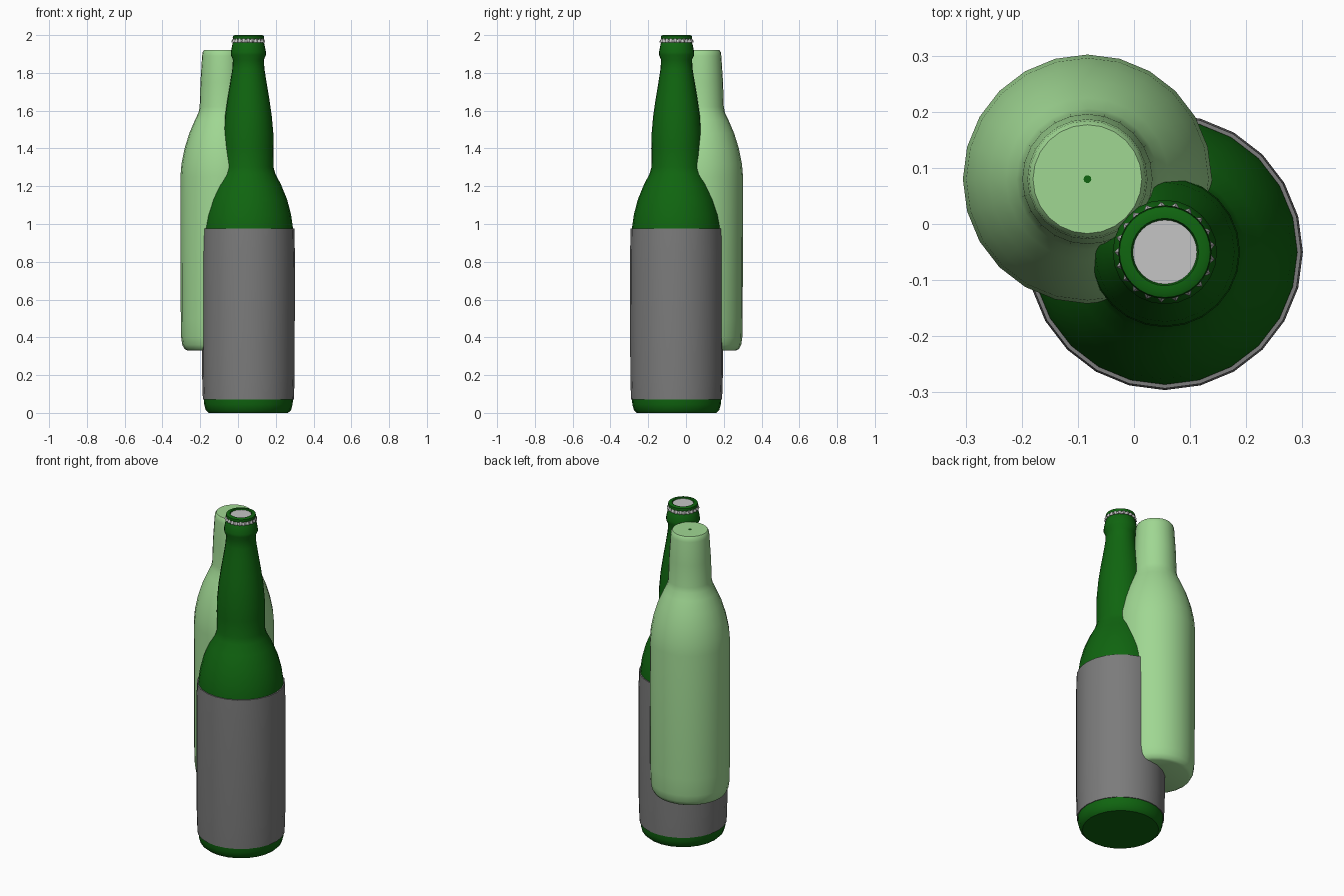
import bpy
import bmesh
from math import cos, sin, pi, radians

cube = bpy.data.objects.get("Cube")
if cube:
    bpy.data.objects.remove(cube)

SIDES = 24
FRONT = (0.055, -0.05)
BACK = (-0.083, 0.08)


def material(name, r, g, b):
    m = bpy.data.materials.new(name)
    m.use_nodes = True
    m.diffuse_color = (r, g, b, 1)
    m.node_tree.nodes["Principled BSDF"].inputs["Base Color"].default_value = (r, g, b, 1)
    return m


dark_green = material("dark green glass", 0.005, 0.13, 0.005)
light_green = material("light green glass", 0.35, 0.68, 0.29)
label_grey = material("label grey", 0.20, 0.20, 0.20)
silver = material("silver", 0.56, 0.56, 0.56)


def lathe(name, profile, centre, mat, sides=SIDES, closed=False, smooth=40, wobble=None):
    """Spin a (radius, height) profile; closed joins its ends, otherwise both ends are capped."""
    bm = bmesh.new()
    rings = []
    for k, (r, z) in enumerate(profile):
        ring = []
        for i in range(sides):
            a = 2 * pi * i / sides
            rad = r + (wobble(i, k) if wobble else 0)
            ring.append(bm.verts.new((rad * cos(a), rad * sin(a), z)))
        rings.append(ring)
    pairs = list(zip(rings, rings[1:]))
    if closed:
        pairs.append((rings[-1], rings[0]))
    else:
        bm.faces.new(rings[0])
        bm.faces.new(rings[-1])
    for lo, hi in pairs:
        for i in range(sides):
            j = (i + 1) % sides
            bm.faces.new((lo[i], lo[j], hi[j], hi[i]))
    bmesh.ops.recalc_face_normals(bm, faces=bm.faces)
    mesh = bpy.data.meshes.new(name)
    bm.to_mesh(mesh)
    bm.free()
    mesh.materials.append(mat)
    ob = bpy.data.objects.new(name, mesh)
    ob.location = (*centre, 0)
    bpy.context.collection.objects.link(ob)
    if smooth:
        bpy.ops.object.select_all(action="DESELECT")
        ob.select_set(True)
        bpy.context.view_layer.objects.active = ob
        bpy.ops.object.shade_smooth_by_angle(angle=radians(smooth))
    return ob


# Front bottle: foot, body, shoulder, bulging neck and collar
lathe("front_bottle", [
    (0.21, 0), (0.226, 0.015), (0.234, 0.045), (0.237, 0.08), (0.238, 0.9),
    (0.236, 0.98), (0.226, 1.05), (0.205, 1.13), (0.172, 1.21), (0.143, 1.265),
    (0.133, 1.3), (0.134, 1.4), (0.132, 1.48), (0.124, 1.57), (0.111, 1.66),
    (0.096, 1.75), (0.085, 1.82), (0.082, 1.87), (0.093, 1.895), (0.093, 1.91),
    (0.084, 1.955), (0.078, 1.965), (0.078, 1.98)], FRONT, dark_green)

# Label wrapped round the body
lathe("label", [
    (0.237, 0.07), (0.241, 0.07), (0.245, 0.2), (0.246, 0.85), (0.243, 0.975),
    (0.235, 0.975)], FRONT, label_grey, closed=True)

# Bottle cap: rim, top disc and crimped skirt
lathe("cap_rim", [
    (0.057, 1.978), (0.08, 1.978), (0.083, 1.985), (0.081, 1.996), (0.073, 2.0),
    (0.06, 2.0), (0.057, 1.994)], FRONT, dark_green, sides=32, closed=True)
lathe("cap_disc", [(0.058, 1.985), (0.058, 1.993)], FRONT, silver, sides=32)
lathe("cap_teeth", [(0.079, 1.962), (0.079, 1.968), (0.079, 1.986)], FRONT, silver, sides=42,
      smooth=0, wobble=lambda i, k: 0.011 if i % 2 and k < 2 else 0)

# Rear bottle, raised and merging into the front one
lathe("rear_bottle", [
    (0.185, 0.33), (0.2, 0.338), (0.212, 0.36), (0.218, 0.4), (0.22, 0.5),
    (0.222, 1.25), (0.216, 1.32), (0.2, 1.4), (0.175, 1.48), (0.145, 1.55),
    (0.126, 1.59), (0.12, 1.62), (0.116, 1.75), (0.107, 1.89), (0.104, 1.91),
    (0.097, 1.92)], BACK, light_green)
lathe("rear_bottle_dot", [(0.007, 1.918), (0.007, 1.922)], BACK, dark_green, sides=10)
